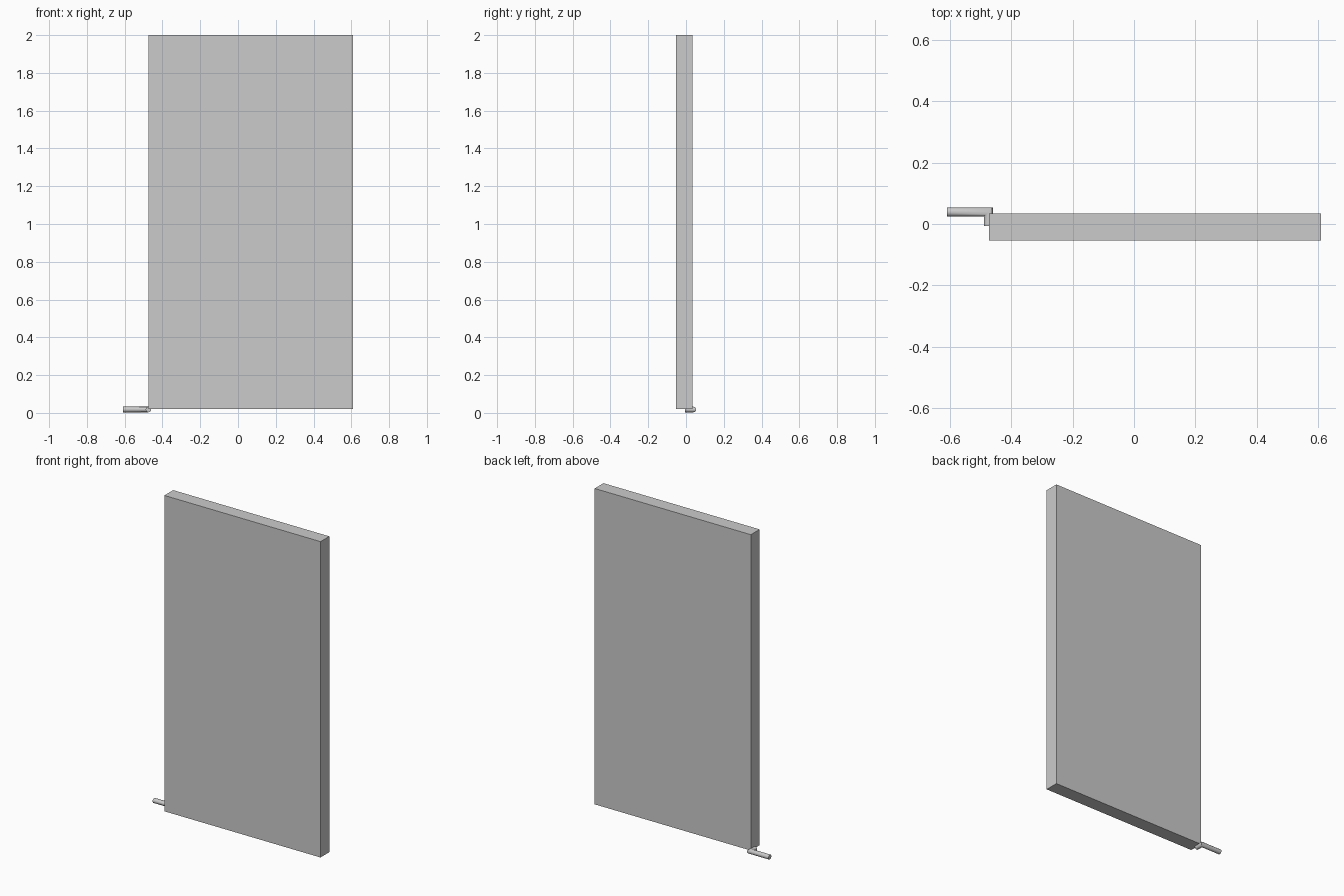
import bpy, bmesh
from math import cos, sin, pi

if "Cube" in bpy.data.objects:
    bpy.data.objects.remove(bpy.data.objects["Cube"])


def new_object(name, bm):
    bmesh.ops.recalc_face_normals(bm, faces=bm.faces[:])
    mesh = bpy.data.meshes.new(name)
    bm.to_mesh(mesh)
    bm.free()
    obj = bpy.data.objects.new(name, mesh)
    bpy.context.collection.objects.link(obj)
    return obj


# Door leaf: plain slab
x0, x1, y0, y1, z0, z1 = -0.473, 0.609, -0.053, 0.034, 0.021, 2.0
bm = bmesh.new()
bmesh.ops.create_cube(bm, size=1)
for v in bm.verts:
    v.co = (x1 if v.co.x > 0 else x0,
            y1 if v.co.y > 0 else y0,
            z1 if v.co.z > 0 else z0)
new_object("door_panel", bm)

# Lever: L-shaped rod with a mitred corner
SIDES, R = 12, 0.0148
TIP_X, STEM_X, BAR_Y, STEM_Y, Z = -0.609, -0.4745, 0.039, -0.006, 0.018
bm = bmesh.new()
tip, corner, root = [], [], []
for i in range(SIDES):
    a = 2 * pi * i / SIDES
    u, z = R * cos(a), Z + R * sin(a)
    tip.append(bm.verts.new((TIP_X, BAR_Y + u, z)))
    corner.append(bm.verts.new((STEM_X + u, BAR_Y + u, z)))
    root.append(bm.verts.new((STEM_X + u, STEM_Y, z)))
for ra, rb in ((tip, corner), (corner, root)):
    for i in range(SIDES):
        j = (i + 1) % SIDES
        bm.faces.new((ra[i], ra[j], rb[j], rb[i]))
bm.faces.new(tip)
bm.faces.new(root)
lever = new_object("door_lever", bm)

# Smooth rod with crisp ends and corner
bpy.context.view_layer.objects.active = lever
lever.select_set(True)
bpy.ops.object.shade_smooth_by_angle(angle=pi / 5)
